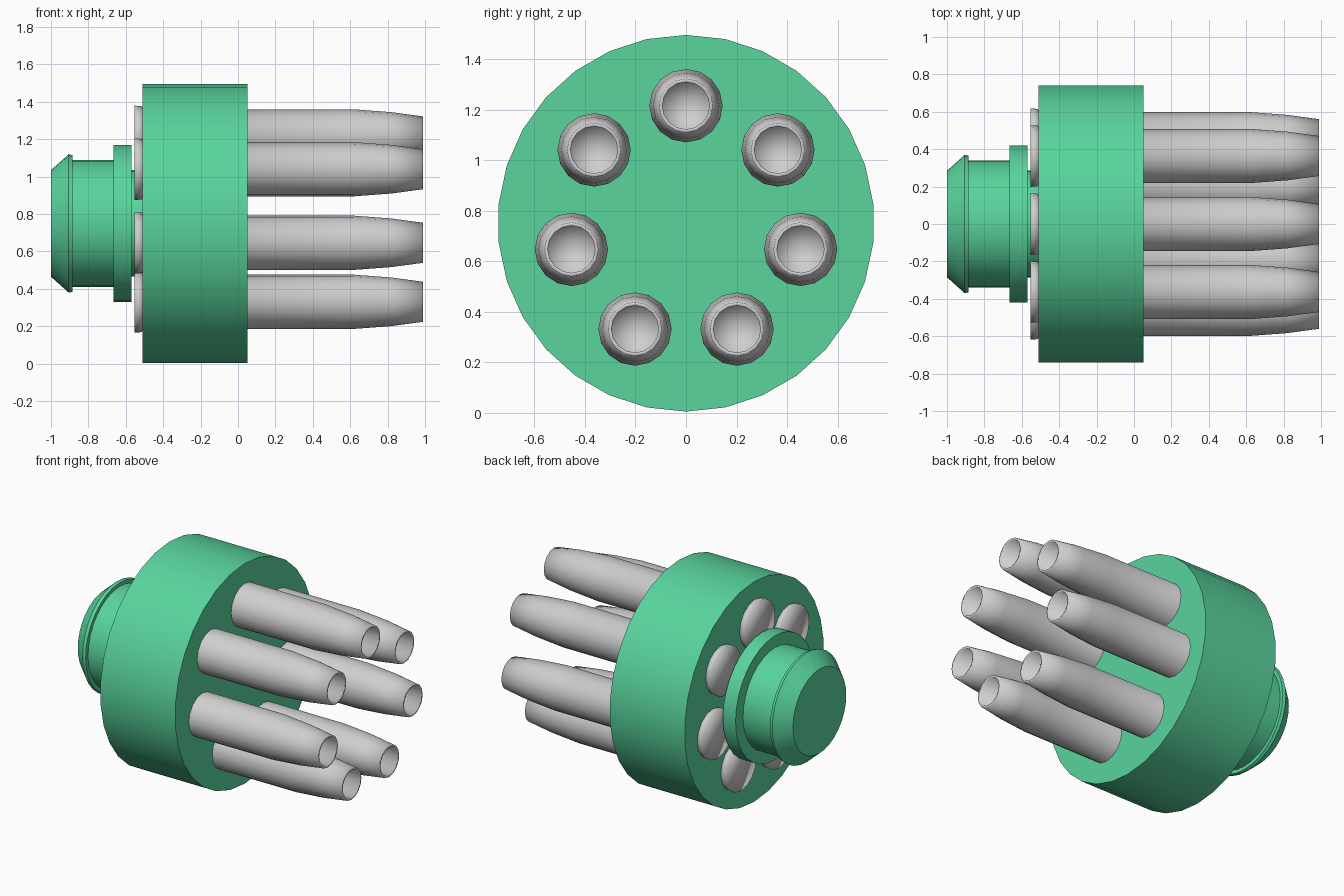
import bpy, math

old = bpy.data.objects.get("Cube")
if old:
    bpy.data.objects.remove(old, do_unlink=True)

AXIS_Z = 0.75


def material(name, rgb):
    m = bpy.data.materials.new(name)
    m.use_nodes = True
    m.diffuse_color = (*rgb, 1)
    m.node_tree.nodes["Principled BSDF"].inputs["Base Color"].default_value = (*rgb, 1)
    return m


def lathe(name, profile, sides, mat, y, z, smooth_angle):
    """Spin (x, radius) points round an x-parallel axis; both ends are closed."""
    verts, faces = [], []
    for x, r in profile:
        for i in range(sides):
            a = math.tau * i / sides
            verts.append((x, r * math.sin(a), r * math.cos(a)))
    for k in range(len(profile) - 1):
        for i in range(sides):
            j = (i + 1) % sides
            a, b = k * sides, (k + 1) * sides
            faces.append((a + i, a + j, b + j, b + i))
    # Fan caps
    for ring, flip in ((0, True), (len(profile) - 1, False)):
        centre = len(verts)
        verts.append((profile[ring][0], 0, 0))
        for i in range(sides):
            edge = (ring * sides + i, ring * sides + (i + 1) % sides)
            faces.append((edge[1], edge[0], centre) if flip else (*edge, centre))
    mesh = bpy.data.meshes.new(name)
    # The ring order winds inward, so reverse every face
    mesh.from_pydata(verts, [], [f[::-1] for f in faces])
    mesh.materials.append(mat)
    obj = bpy.data.objects.new(name, mesh)
    bpy.context.collection.objects.link(obj)
    obj.location = (0, y, z)
    bpy.ops.object.select_all(action="DESELECT")
    obj.select_set(True)
    bpy.context.view_layer.objects.active = obj
    bpy.ops.object.shade_smooth_by_angle(angle=math.radians(smooth_angle))
    return obj


green = material("green", (0.10, 0.66, 0.34))
grey = material("light grey", (0.62, 0.62, 0.62))

# Main carrier drum
lathe("drum", [(-0.51, 0.745), (0.05, 0.745)], 30, green, 0, AXIS_Z, 30)

# Rear knob: chamfered head, shaft, flange and neck
knob = [(-1.0, 0.285), (-0.905, 0.37), (-0.885, 0.365), (-0.885, 0.34),
        (-0.665, 0.34), (-0.665, 0.42), (-0.57, 0.42), (-0.57, 0.285), (-0.5, 0.285)]
lathe("rear_knob", knob, 32, green, 0, AXIS_Z, 30)

# Seven tapered hollow-ended tubes with a wider rim at the back
tube = [(-0.553, 0.165), (-0.515, 0.162), (-0.505, 0.145), (0.62, 0.145),
        (0.82, 0.13), (0.99, 0.107), (0.99, 0.093), (0.75, 0.093)]
for n in range(7):
    a = math.tau * n / 7
    lathe(f"tube_{n + 1}", tube, 16, grey,
          0.465 * math.sin(a), AXIS_Z + 0.465 * math.cos(a), 100)
